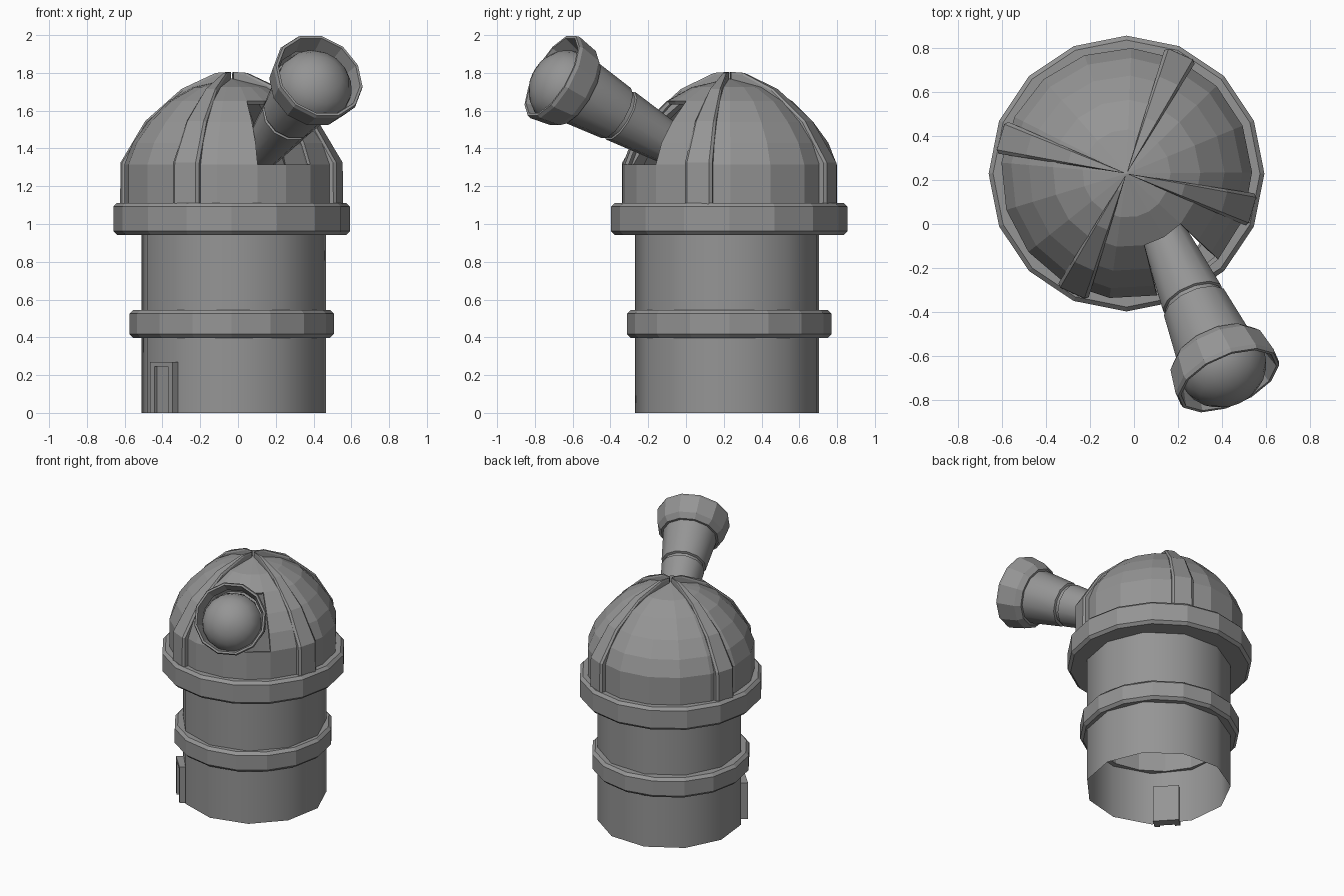
import bpy, bmesh
from math import sin, cos, radians
from mathutils import Matrix, Vector

if "Cube" in bpy.data.objects:
    bpy.data.objects.remove(bpy.data.objects["Cube"])

GREY = bpy.data.materials.new("dark_grey")
GREY.diffuse_color = (0.3, 0.3, 0.3, 1)
GREY.use_nodes = True
GREY.node_tree.nodes["Principled BSDF"].inputs["Base Color"].default_value = GREY.diffuse_color


def finish(bm, name, matrix=None, smooth=0):
    bmesh.ops.remove_doubles(bm, verts=bm.verts, dist=1e-5)
    bmesh.ops.recalc_face_normals(bm, faces=bm.faces)
    me = bpy.data.meshes.new(name)
    bm.to_mesh(me)
    bm.free()
    me.materials.append(GREY)
    ob = bpy.data.objects.new(name, me)
    bpy.context.collection.objects.link(ob)
    if matrix:
        ob.matrix_world = matrix
    if smooth:
        bpy.ops.object.select_all(action='DESELECT')
        ob.select_set(True)
        bpy.context.view_layer.objects.active = ob
        bpy.ops.object.shade_smooth_by_angle(angle=radians(smooth))
    return ob


def lathe(name, profile, angles, matrix=None, loop=False, skip=None, smooth=0):
    """Revolve (radius, height) points through the given angles in degrees."""
    bm = bmesh.new()
    cols = [[bm.verts.new((r * cos(radians(a)), r * sin(radians(a)), z))
             for r, z in profile] for a in angles]
    n, m = len(angles), len(profile)
    for i in range(n):
        for j in range(m if loop else m - 1):
            if skip and skip(i, j):
                continue
            a, b = cols[i], cols[(i + 1) % n]
            k = (j + 1) % m
            if profile[j][0] < 1e-6:
                bm.faces.new((a[j], b[k], a[k]))
            elif profile[k][0] < 1e-6:
                bm.faces.new((a[j], b[j], a[k]))
            else:
                bm.faces.new((a[j], b[j], b[k], a[k]))
    return finish(bm, name, matrix, smooth)


def even(n, start=0):
    return [start + 360 * i / n for i in range(n)]


def box(name, x, y, z, matrix):
    bm = bmesh.new()
    bmesh.ops.create_cube(bm, size=1)
    for v in bm.verts:
        v.co = [lo + (c + 0.5) * (hi - lo) for c, (lo, hi) in zip(v.co, (x, y, z))]
    return finish(bm, name, matrix)


AXIS = Matrix.Translation((-0.034, 0.229, 0))
TOWER = Matrix.Translation((-0.025, 0.224, 0))

# Open tower wall
lathe("tower_wall", [(0.494, 0), (0.494, 1.0)], even(11, 6), TOWER, smooth=40)


# Bevelled bands around the tower
def band(name, r, z0, z1, inner, b=0.02):
    lathe(name, [(inner, z0), (r - b, z0), (r, z0 + b), (r, z1 - b),
                 (r - b, z1), (inner, z1)], even(16), AXIS, loop=True)


band("lower_band", 0.541, 0.397, 0.545, 0.46)
band("dome_base_band", 0.626, 0.942, 1.112, 0.47)

# Dome with an opening for the telescope
dome_angles = [-76, -59.5] + [-43 + 21.8 * i for i in range(15)]
dome_profile = [(0.57, 1.10), (0.57, 1.315), (0.525, 1.43), (0.445, 1.54),
                (0.335, 1.65), (0.2, 1.725), (0, 1.77)]
dome = lathe("dome", dome_profile, dome_angles, AXIS,
             skip=lambda i, j: i < 2 and 1 <= j <= 3)
thick = dome.modifiers.new("thickness", 'SOLIDIFY')
thick.thickness = 0.02
thick.offset = -1

# Four raised wedge ribs with chamfered edges, paired about the telescope
crest = [(0.6, 1.10), (0.598, 1.325), (0.465, 1.545), (0.27, 1.715),
         (0.085, 1.8), (0.012, 1.805)]
core = [(0.53, 1.10), (0.53, 1.315), (0.4, 1.53), (0.22, 1.68),
        (0.07, 1.75), (0.012, 1.755)]
section = [(-7.4, 'core'), (-7.4, 0.012), (-5.8, 0), (5.8, 0), (7.4, 0.012), (7.4, 'core')]
for idx, ang in enumerate((-16.2, 65.6, 163.8, 245.6)):
    bm = bmesh.new()
    rows = []
    for (r, z), (ri, zi) in zip(crest, core):
        row = []
        for da, drop in section:
            if drop == 'core':
                rr, zz = ri, zi
            else:  # lower the chamfer along the surface direction
                d = Vector((r, max(z - 1.32, 0))).normalized() * drop
                rr, zz = max(r - d.x, 0.008), z - d.y
            a = radians(ang + da)
            row.append(bm.verts.new((rr * cos(a), rr * sin(a), zz)))
        rows.append(row)
    for p, q in zip(rows, rows[1:]):
        for k in range(6):
            bm.faces.new((p[k], p[(k + 1) % 6], q[(k + 1) % 6], q[k]))
    bm.faces.new(rows[0])
    bm.faces.new(rows[-1])
    finish(bm, f"dome_rib_{idx + 1}", AXIS)

# Telescope, built along its own z axis with the rim at the origin
az, el = radians(-66), radians(28)
aim = Vector((cos(el) * cos(az), cos(el) * sin(az), sin(el)))
SCOPE = (Matrix.Translation((0.43, -0.71, 1.785))
         @ aim.to_track_quat('Z', 'Y').to_matrix().to_4x4())
lathe("telescope_tube", [(0, -0.87), (0.1, -0.87), (0.148, -0.45), (0.138, -0.445),
                         (0.138, -0.425), (0.154, -0.42), (0.185, -0.17), (0.185, -0.1)],
      even(12, 15), SCOPE, smooth=35)
lathe("telescope_hood", [(0.16, -0.175), (0.2, -0.175), (0.23, -0.14), (0.252, -0.02),
                         (0.246, 0), (0.232, 0), (0.205, -0.1)], even(12, 15), SCOPE)
lens = [(0.205 * cos(radians(t)), -0.08 + 0.18 * sin(radians(t)))
        for t in (0, 20, 40, 60, 78)] + [(0, 0.1)]
lathe("telescope_lens", lens, even(16), Matrix.Translation((0, 0, -0.025)) @ SCOPE, smooth=60)

# Doorway: jambs, lintel and recessed door panel (local x points outwards)
DOOR = TOWER @ Matrix.Rotation(radians(223), 4, 'Z')
for name, sgn in (("left_jamb", 1), ("right_jamb", -1)):
    box(name, (0.44, 0.522), sorted((sgn * 0.052, sgn * 0.088)), (0, 0.27), DOOR)
box("door_lintel", (0.44, 0.522), (-0.052, 0.052), (0.245, 0.27), DOOR)
box("door_panel", (0.44, 0.505), (-0.052, 0.052), (0, 0.245), DOOR)
